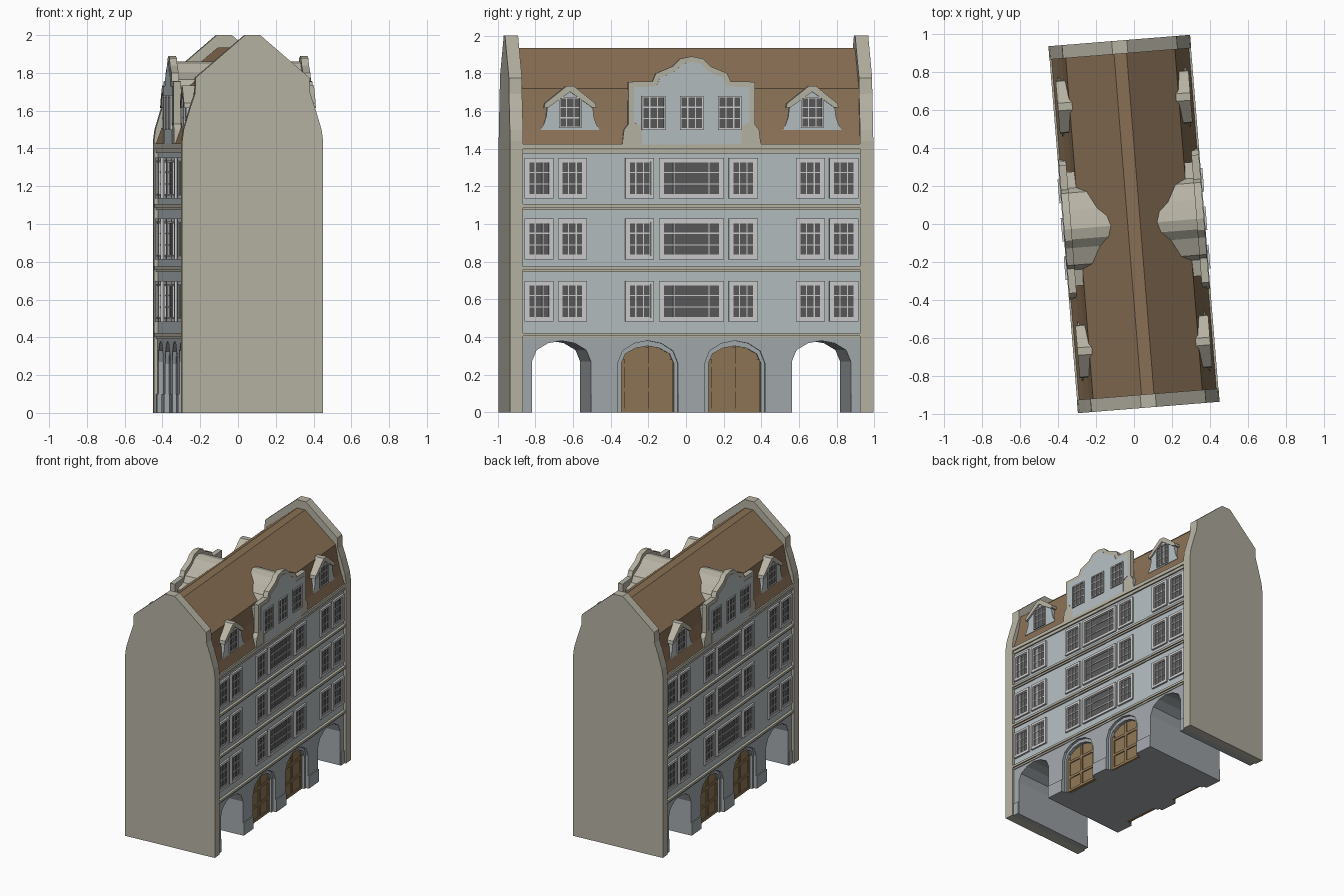
import bpy, bmesh, math

if "Cube" in bpy.data.objects:
    bpy.data.objects.remove(bpy.data.objects["Cube"])

TILT = math.radians(4.6)      # whole building is turned slightly about z


def mat(name, rgb):
    m = bpy.data.materials.new(name)
    m.diffuse_color = (*rgb, 1)
    m.use_nodes = True
    m.node_tree.nodes["Principled BSDF"].inputs["Base Color"].default_value = m.diffuse_color
    return m


WALL = mat("blue_grey_wall", (0.46, 0.51, 0.53))
BASE = mat("base_stone", (0.36, 0.39, 0.41))
TRIM = mat("beige_stone", (0.47, 0.45, 0.37))
ROOF = mat("brown_roof", (0.25, 0.16, 0.09))
WOOD = mat("door_wood", (0.27, 0.18, 0.09))
GLASS = mat("dark_glass", (0.10, 0.10, 0.10))
FRAME = mat("window_frame", (0.66, 0.66, 0.64))


def finish(name, bm, material, mx, my):
    bmesh.ops.recalc_face_normals(bm, faces=bm.faces)
    me = bpy.data.meshes.new(name)
    bm.to_mesh(me)
    bm.free()
    me.materials.append(material)
    ob = bpy.data.objects.new(name, me)
    bpy.context.collection.objects.link(ob)
    if mx or my:
        mod = ob.modifiers.new("Mirror", 'MIRROR')
        mod.use_axis = (mx, my, False)
        mod.use_mirror_merge = False
    ob.rotation_euler.z = TILT
    return ob


def prism(name, pts, a0, a1, material, axis='x', mx=False, my=False):
    """Extrude a (side, z) outline along x or y."""
    bm = bmesh.new()
    rings = [[bm.verts.new((a, p, z) if axis == 'x' else (p, a, z)) for p, z in pts]
             for a in (a0, a1)]
    n = len(pts)
    bm.faces.new(rings[0])
    bm.faces.new(rings[1])
    for i in range(n):
        j = (i + 1) % n
        bm.faces.new((rings[0][i], rings[0][j], rings[1][j], rings[1][i]))
    return finish(name, bm, material, mx, my)


def boxes(name, items, material, mx=True, my=False):
    """Many boxes (x0, x1, y0, y1, z0, z1) in one mesh."""
    bm = bmesh.new()
    for x0, x1, y0, y1, z0, z1 in items:
        geo = bmesh.ops.create_cube(bm, size=1)
        for v in geo['verts']:
            v.co = ((x0 + x1) / 2 + v.co.x * (x1 - x0),
                    (y0 + y1) / 2 + v.co.y * (y1 - y0),
                    (z0 + z1) / 2 + v.co.z * (z1 - z0))
    return finish(name, bm, material, mx, my)


def sym(half, c=0.0):
    """Full outline from a half outline listed top to bottom."""
    left = [(c - p, z) for p, z in reversed(half)]
    right = [(c + p, z) for p, z in half if p > 0]
    return left + right


def arch(c, h, spring=0.27, top=0.38):
    r = top - spring
    return sym([(0, top), (h * .45, spring + r * .88), (h * .84, spring + r * .55),
                (h, spring), (h, 0)], c)


def arcade(openings):
    pts = [(-0.9, 0.41), (-0.9, 0)]
    for o in openings:
        pts += arch(*o)
    return pts + [(0.9, 0), (0.9, 0.41)]


# ground floor: through passages at both ends, stepped door recesses between
PC, PH, DC = 0.6925, 0.157, 0.232
prism("ground_floor_core", arcade([(-PC, PH), (PC, PH)]), -0.30, 0.30, BASE)
for name, x0, x1, h, top in (("arcade_inner_step", 0.295, 0.335, 0.14, 0.352),
                             ("arcade_front", 0.335, 0.355, 0.16, 0.38)):
    d = (h, 0.26, top)
    prism(name, arcade([(-PC, PH), (-DC, *d), (DC, *d), (PC, PH)]), x0, x1, BASE, mx=True)
boxes("plinth", [(0.35, 0.362, a, b, 0, 0.1) for a, b in
                 ((0.85, 0.9), (0.393, 0.535), (0, 0.071))], BASE, my=True)

# doors with raised rails
prism("door", arch(DC, 0.142, 0.26, 0.354), 0.29, 0.31, WOOD, mx=True, my=True)
rails = [(0.305, 0.318, DC + p - 0.01, DC + p + 0.01, 0, t)
         for p, t in ((-0.128, 0.28), (0, 0.345), (0.128, 0.28))]
rails += [(0.305, 0.317, DC - 0.13, DC + 0.13, z, z + 0.02) for z in (0, 0.11, 0.24)]
boxes("door_rails", rails, WOOD, my=True)

# upper floors and cornices
boxes("upper_floors", [(-0.352, 0.352, -0.9, 0.9, 0.40, 1.42)], WALL, mx=False)
bands = []
for z in (0.422, 0.775, 1.105):
    bands += [(0.34, 0.372, -0.9, 0.9, z - 0.017, z),
              (0.34, 0.362, -0.9, 0.9, z - 0.03, z - 0.017)]
bands += [(0.34, 0.373, -0.9, 0.9, 1.398, 1.425), (0.34, 0.363, -0.9, 0.9, 1.375, 1.398)]
boxes("cornices", bands, TRIM)

# end walls with bell-shaped gables
wall_half = [(0.04, 2.0), (0.302, 1.775), (0.306, 1.69), (0.33, 1.62), (0.348, 1.56),
             (0.366, 1.50), (0.374, 1.44), (0.374, 0)]
prism("end_wall", sym(wall_half), 0.898, 0.968, TRIM, axis='y', my=True)

# main roof with flat ridge
roof_half = [(0.033, 1.935), (0.288, 1.72), (0.308, 1.60), (0.335, 1.50), (0.364, 1.42)]
prism("main_roof", sym(roof_half), -0.9, 0.9, ROOF, axis='y')

# central curved gable: parapet, face and roof running into the main roof
gable = [(0, 1.89), (0.06, 1.878), (0.10, 1.838), (0.19, 1.80), (0.208, 1.758),
         (0.337, 1.755), (0.337, 1.53), (0.36, 1.50), (0.37, 1.42)]
face = [(0, 1.862), (0.05, 1.85), (0.085, 1.812), (0.17, 1.775), (0.188, 1.73),
        (0.308, 1.727), (0.308, 1.54), (0.265, 1.52), (0.265, 1.42)]
back = [(0, 1.86), (0.055, 1.846), (0.10, 1.805), (0.19, 1.765), (0.215, 1.72),
        (0.30, 1.70), (0.30, 1.42)]
prism("gable_parapet", sym(gable), 0.33, 0.369, TRIM, mx=True)
prism("gable_face", sym(face), 0.34, 0.373, WALL, mx=True)
prism("gable_roof", sym(back), 0.05, 0.335, TRIM, mx=True)

# dormers
E = 0.645
prism("dormer_body", sym([(0, 1.715), (0.12, 1.63), (0.127, 1.57), (0.14, 1.53),
                          (0.157, 1.50)], E), 0.2, 0.338, WALL, mx=True, my=True)
prism("dormer_roof", [(E - 0.14, 1.615), (E - 0.135, 1.64), (E - 0.02, 1.732),
                      (E + 0.02, 1.732), (E + 0.135, 1.64), (E + 0.14, 1.615),
                      (E + 0.115, 1.62), (E, 1.702), (E - 0.115, 1.62)],
      0.2, 0.35, TRIM, mx=True, my=True)

# windows: surround, sash with glazing bars, glass
surrounds, sashes, panes = [], [], []


def border(x0, x1, y0, y1, z0, z1, w):
    return [(x0, x1, y0, y0 + w, z0, z1), (x0, x1, y1 - w, y1, z0, z1),
            (x0, x1, y0, y1, z0, z0 + w), (x0, x1, y0, y1, z1 - w, z1)]


def window(x, y, z, hw, hh, cols, surround=True):
    if surround:
        surrounds.extend(border(x - 0.01, x + 0.014, y - hw, y + hw, z - hh, z + hh, 0.018))
        hw, hh = hw - 0.016, hh - 0.016
    y0, y1, z0, z1 = y - hw, y + hw, z - hh, z + hh
    panes.append((x - 0.01, x + 0.002, y0, y1, z0, z1))
    sashes.extend(border(x - 0.01, x + 0.009, y0, y1, z0, z1, 0.009))
    for f in cols:
        c = y0 + f * (y1 - y0)
        sashes.append((x - 0.01, x + 0.007, c - 0.003, c + 0.003, z0, z1))
    for f in (1 / 3, 2 / 3):
        c = z0 + f * (z1 - z0)
        sashes.append((x - 0.01, x + 0.006, y0, y1, c - 0.003, c + 0.003))


THIRDS = (1 / 3, 2 / 3)
for z in (0.59, 0.92, 1.243):
    window(0.352, 0, z, 0.172, 0.108, (0.2, 0.8))
    for s in (-1, 1):
        for y in (0.276, 0.634, 0.812):
            window(0.352, s * y, z, 0.077, 0.108, THIRDS)
for y in (-0.203, 0, 0.203):
    window(0.373, y, 1.59, 0.063, 0.09, THIRDS, False)
for s in (-1, 1):
    window(0.338, s * E, 1.592, 0.06, 0.083, THIRDS, False)
boxes("window_surrounds", surrounds, FRAME)
boxes("window_sashes", sashes, FRAME)
boxes("window_glass", panes, GLASS)
